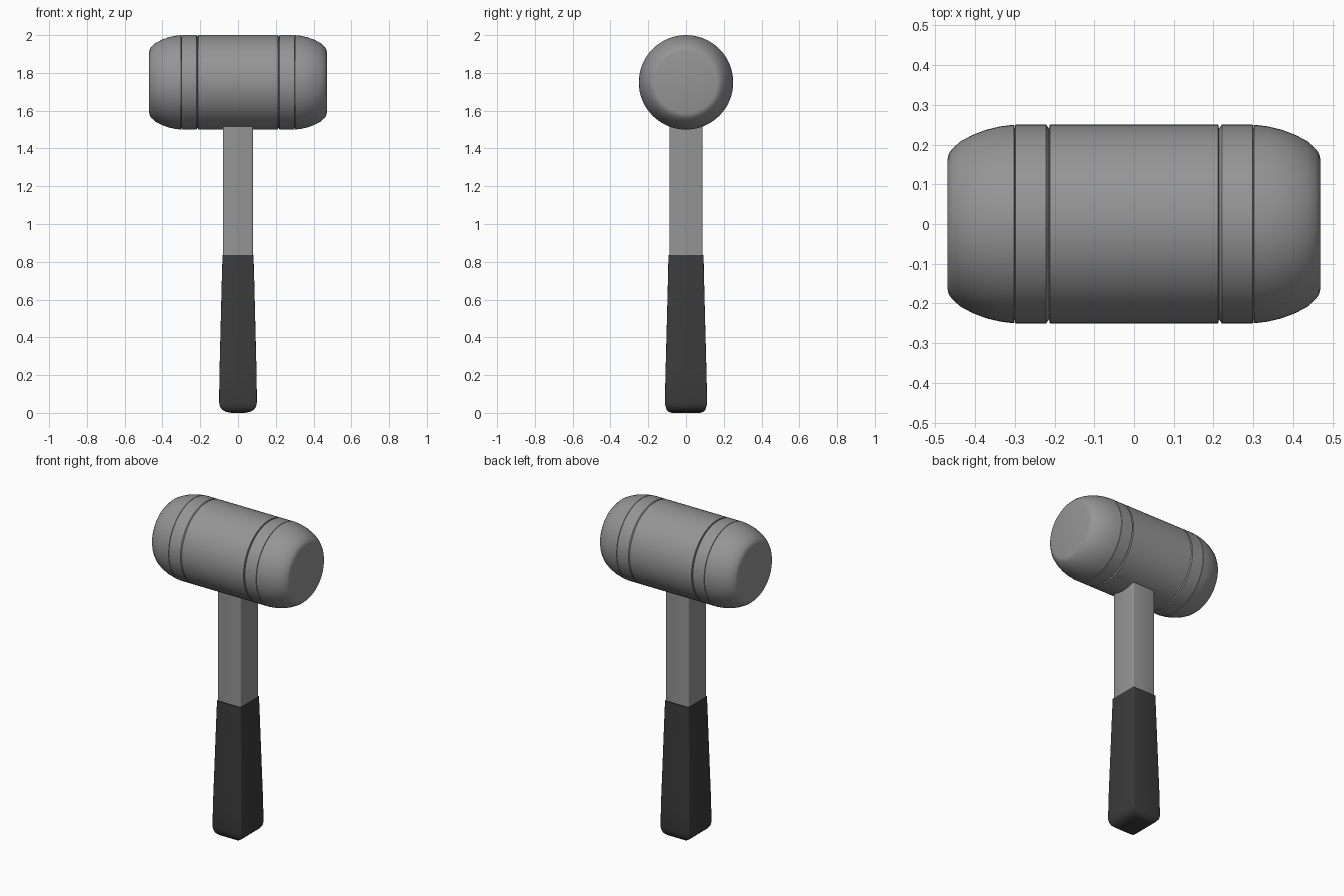
import bpy
from math import cos, sin, pi

if "Cube" in bpy.data.objects:
    bpy.data.objects.remove(bpy.data.objects["Cube"])

HEAD_Z = 1.75
GREY = (0.3, 0.3, 0.3, 1)
DARK = (0.045, 0.045, 0.045, 1)


def loft(name, rings, color, angle=0.6):
    """Skin a list of equal-length point rings, capping both ends."""
    n = len(rings[0])
    verts = [p for ring in rings for p in ring]
    faces = [(i * n + j, i * n + (j + 1) % n, (i + 1) * n + (j + 1) % n, (i + 1) * n + j)
             for i in range(len(rings) - 1) for j in range(n)]
    faces.append(tuple(reversed(range(n))))
    faces.append(tuple(range((len(rings) - 1) * n, len(rings) * n)))
    mesh = bpy.data.meshes.new(name)
    mesh.from_pydata(verts, [], faces)
    obj = bpy.data.objects.new(name, mesh)
    bpy.context.collection.objects.link(obj)
    mat = bpy.data.materials.new(name + "_material")
    mat.diffuse_color = color
    mat.use_nodes = True
    mat.node_tree.nodes["Principled BSDF"].inputs["Base Color"].default_value = mat.diffuse_color
    mesh.materials.append(mat)
    bpy.ops.object.select_all(action='DESELECT')
    obj.select_set(True)
    bpy.context.view_layer.objects.active = obj
    bpy.ops.object.shade_smooth_by_angle(angle=angle)
    return obj


def circle_ring(x, r, n=64):
    """Circle around the head's x axis."""
    return [(x, r * cos(2 * pi * i / n), HEAD_Z + r * sin(2 * pi * i / n)) for i in range(n)]


def rect_ring(z, hx, hy, r=0.006, seg=3):
    """Rounded rectangle at height z."""
    pts = []
    for k, (sx, sy) in enumerate([(1, 1), (-1, 1), (-1, -1), (1, -1)]):
        for s in range(seg + 1):
            a = (k + s / seg) * pi / 2
            pts.append((sx * (hx - r) + r * cos(a), sy * (hy - r) + r * sin(a), z))
    return pts


# Mallet head: half profile (x, radius) with two grooves, mirrored to the other end
half = [(0.212, 0.25), (0.214, 0.24), (0.221, 0.25),
        (0.299, 0.25), (0.300, 0.241), (0.302, 0.25),
        (0.335, 0.246), (0.37, 0.238), (0.405, 0.225), (0.437, 0.208),
        (0.457, 0.190), (0.466, 0.178), (0.47, 0.163)]
profile = [(-x, r) for x, r in reversed(half)] + half
loft("mallet_head", [circle_ring(x, r) for x, r in profile], GREY)

# Neck: straight shaft running up into the head
loft("neck", [rect_ring(z, 0.079, 0.087) for z in (0.82, 1.2, 1.6)], GREY)

# Grip: tapered dark sleeve with a rounded butt
grip = [(0.0, 0.035, 0.075), (0.006, 0.065, 0.092), (0.016, 0.083, 0.102),
        (0.032, 0.095, 0.108), (0.055, 0.1, 0.112), (0.2, 0.0985, 0.109),
        (0.5, 0.091, 0.101), (0.7, 0.086, 0.096), (0.835, 0.082, 0.093)]
loft("grip", [rect_ring(z, hx, hy) for z, hx, hy in grip], DARK)
